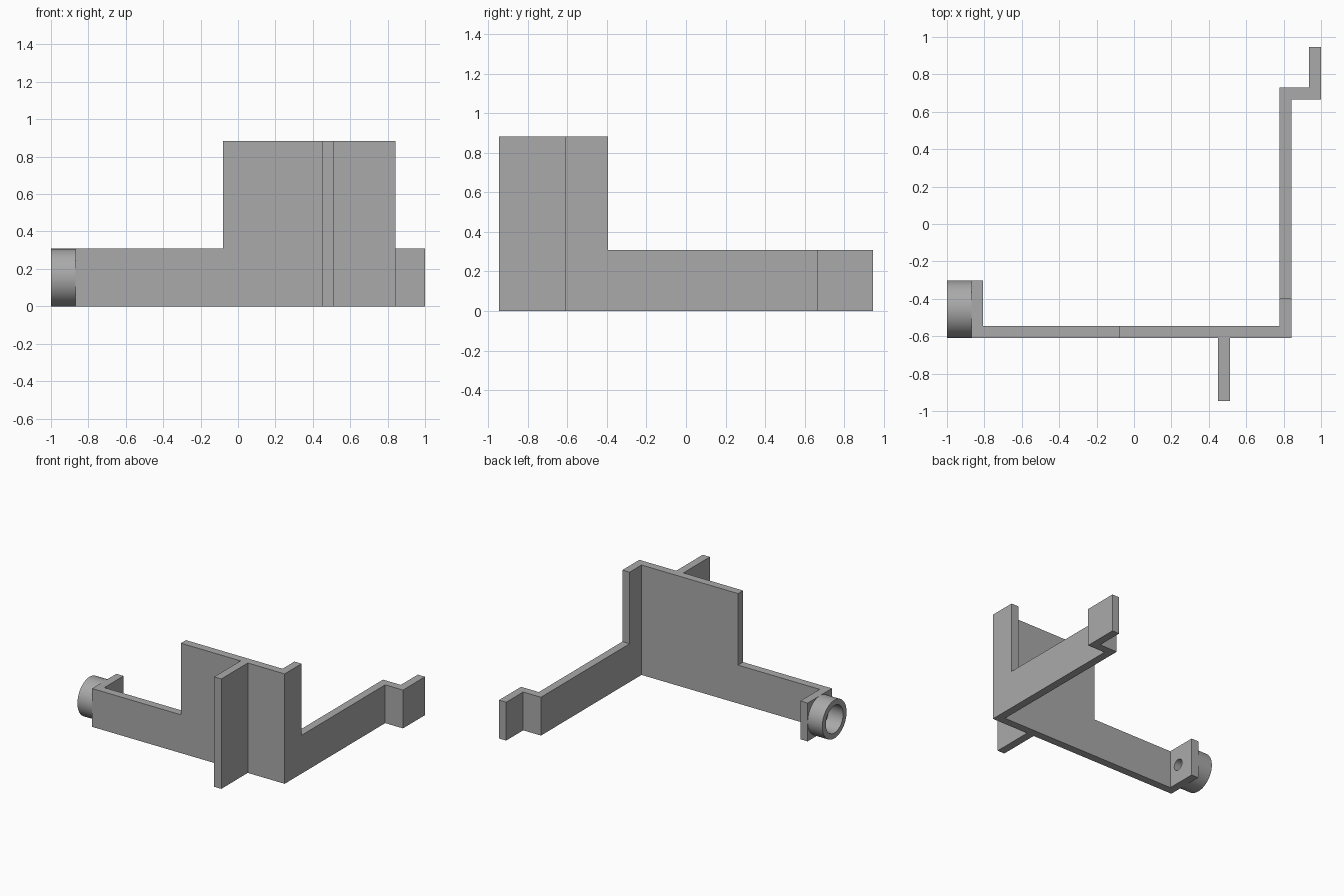
import bpy, bmesh, math
from mathutils import Vector

cube = bpy.data.objects.get("Cube")
if cube:
    bpy.data.objects.remove(cube, do_unlink=True)

grey = bpy.data.materials.new("plain grey")
grey.use_nodes = True
COLOUR = (0.4, 0.4, 0.4, 1)
grey.diffuse_color = COLOUR
grey.node_tree.nodes["Principled BSDF"].inputs["Base Color"].default_value = COLOUR

LOW, HIGH, T = 0.308, 0.883, 0.064      # arm height, panel height, sheet thickness
FRONT = -0.61                           # outer face of the front wall
RIGHT = 0.842                           # outer face of the side wall


def finish(name, bm):
    bmesh.ops.recalc_face_normals(bm, faces=bm.faces)
    mesh = bpy.data.meshes.new(name)
    bm.to_mesh(mesh)
    bm.free()
    obj = bpy.data.objects.new(name, mesh)
    mesh.materials.append(grey)
    bpy.context.collection.objects.link(obj)
    return obj


def prism(name, points, depth):
    """Extrude a flat outline along a vector."""
    bm = bmesh.new()
    face = bm.faces.new([bm.verts.new(p) for p in points])
    new = bmesh.ops.extrude_face_region(bm, geom=[face])["geom"]
    verts = [v for v in new if isinstance(v, bmesh.types.BMVert)]
    bmesh.ops.translate(bm, verts=verts, vec=Vector(depth))
    return finish(name, bm)


def block(name, x0, x1, y0, y1, z1):
    return prism(name, [(x0, y0, 0), (x1, y0, 0), (x1, y1, 0), (x0, y1, 0)], (0, 0, z1))


def rod(name, radius, x0, x1, y, z):
    ring = [(x0, y + radius * math.cos(a), z + radius * math.sin(a))
            for a in (math.tau * i / 64 for i in range(64))]
    return prism(name, ring, (x1 - x0, 0, 0))


def boolean(target, tool, operation):
    mod = target.modifiers.new(operation.lower(), "BOOLEAN")
    mod.operation, mod.solver, mod.object = operation, "EXACT", tool
    bpy.context.view_layer.objects.active = target
    bpy.ops.object.modifier_apply(modifier=mod.name)
    bpy.data.objects.remove(tool, do_unlink=True)


# Stepped front wall and stepped side wall meeting at the corner
step_x, step_y, left = -0.08, -0.395, -0.87
bracket = prism("bracket", [(left, FRONT, 0), (RIGHT, FRONT, 0), (RIGHT, FRONT, HIGH),
                            (step_x, FRONT, HIGH), (step_x, FRONT, LOW), (left, FRONT, LOW)],
                (0, T, 0))
back = 0.73
inner = RIGHT - T
side_wall = prism("side_wall", [(inner, FRONT, 0), (inner, back, 0), (inner, back, LOW),
                                (inner, step_y, LOW), (inner, step_y, HIGH),
                                (inner, FRONT, HIGH)], (T, 0, 0))

# Front rib, hooked end of the side arm, and the end plate for the socket
parts = [
    side_wall,
    block("front_rib", 0.45, 0.514, -0.946, FRONT + T / 2, HIGH),
    block("hook_shelf", inner, 1.0, back - T, back, LOW),
    block("hook_tip", 1.0 - T, 1.0, back - T, 0.946, LOW),
    block("end_plate", left, left + T, FRONT, FRONT + LOW, LOW),
]
for part in parts:
    boolean(bracket, part, "UNION")

# Merge coplanar pieces into clean flat faces
bm = bmesh.new()
bm.from_mesh(bracket.data)
bmesh.ops.remove_doubles(bm, verts=bm.verts, dist=0.0005)
bmesh.ops.dissolve_limit(bm, angle_limit=0.01, verts=bm.verts, edges=bm.edges)
bm.to_mesh(bracket.data)
bm.free()

# Round socket with a wide bore, and a small screw hole through the end plate
radius = LOW / 2
cy, cz = FRONT + radius, radius
socket = rod("socket", radius, -1.0, left, cy, cz)
boolean(socket, rod("bore", 0.11, -1.1, left + 0.02, cy, cz), "DIFFERENCE")
boolean(bracket, rod("screw_hole", 0.045, left - 0.05, left + T + 0.05, cy, cz), "DIFFERENCE")

for obj in (bracket, socket):
    bpy.ops.object.select_all(action="DESELECT")
    obj.select_set(True)
    bpy.context.view_layer.objects.active = obj
    bpy.ops.object.shade_smooth_by_angle(angle=math.radians(30))
